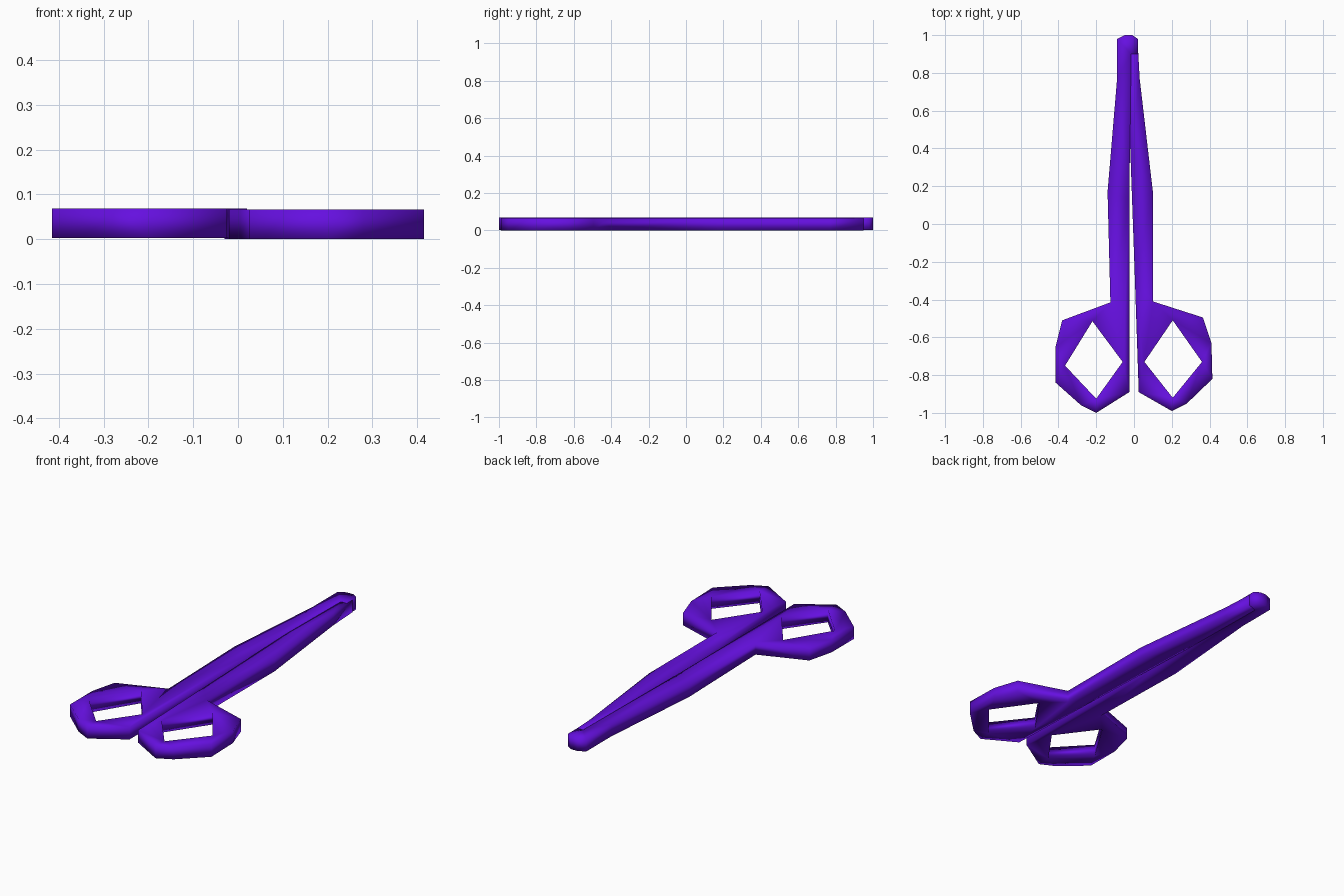
import bpy
import bmesh

cube = bpy.data.objects.get("Cube")
if cube:
    bpy.data.objects.remove(cube, do_unlink=True)

# Single plastic colour
purple = bpy.data.materials.new("purple plastic")
purple.use_nodes = True
colour = (0.13, 0.005, 0.74, 1)
purple.diffuse_color = colour
purple.node_tree.nodes["Principled BSDF"].inputs["Base Color"].default_value = colour


def add_loop(bm, points, z):
    """Closed ring of edges from a list of plan points."""
    verts = [bm.verts.new((x, y, z)) for x, y in points]
    return [bm.edges.new((a, b)) for a, b in zip(verts, verts[1:] + verts[:1])]


def scissor_half(name, outline, hole, bottom, thickness):
    """Flat plate with a finger hole, extruded upward and smooth shaded."""
    bm = bmesh.new()
    edges = add_loop(bm, outline, bottom) + add_loop(bm, hole, bottom)
    bmesh.ops.triangle_fill(bm, use_beauty=True, edges=edges)
    result = bmesh.ops.extrude_face_region(
        bm, geom=bm.faces[:], use_keep_orig=True)
    top = [v for v in result["geom"] if isinstance(v, bmesh.types.BMVert)]
    bmesh.ops.translate(bm, verts=top, vec=(0, 0, thickness))
    bmesh.ops.recalc_face_normals(bm, faces=bm.faces[:])
    for face in bm.faces:
        face.smooth = True
    mesh = bpy.data.meshes.new(name)
    bm.to_mesh(mesh)
    bm.free()
    mesh.materials.append(purple)
    obj = bpy.data.objects.new(name, mesh)
    bpy.context.collection.objects.link(obj)
    return obj


# Right half: handle, long arm and the rounded tip shared by both blades
right_outline = [
    (-0.09, 0.98), (-0.05, 1.0), (-0.01, 1.0), (0.02, 0.98), (0.02, 0.9),
    (-0.015, 0.9), (-0.025, 0.13), (-0.025, -0.89),
    (-0.2, -1.0), (-0.28, -0.96), (-0.415, -0.84), (-0.415, -0.65),
    (-0.38, -0.51), (-0.125, -0.415), (-0.14, 0.17), (-0.09, 0.765),
]
right_hole = [(-0.22, -0.515), (-0.365, -0.75), (-0.2, -0.925), (-0.06, -0.73)]
scissor_half("right_blade_and_handle", right_outline, right_hole, 0.003, 0.066)

# Left half: slightly lower, its arm tucked against the other near the tip
left_outline = [
    (0.02, 0.95), (0.03, 0.77), (0.1, 0.17), (0.1, -0.41),
    (0.365, -0.495), (0.41, -0.63), (0.415, -0.82), (0.28, -0.95),
    (0.2, -0.99), (0.025, -0.89), (0.005, -0.3), (-0.02, 0.4), (-0.03, 0.93),
]
left_hole = [(0.205, -0.51), (0.055, -0.73), (0.205, -0.92), (0.36, -0.73)]
scissor_half("left_blade_and_handle", left_outline, left_hole, 0.0, 0.066)
